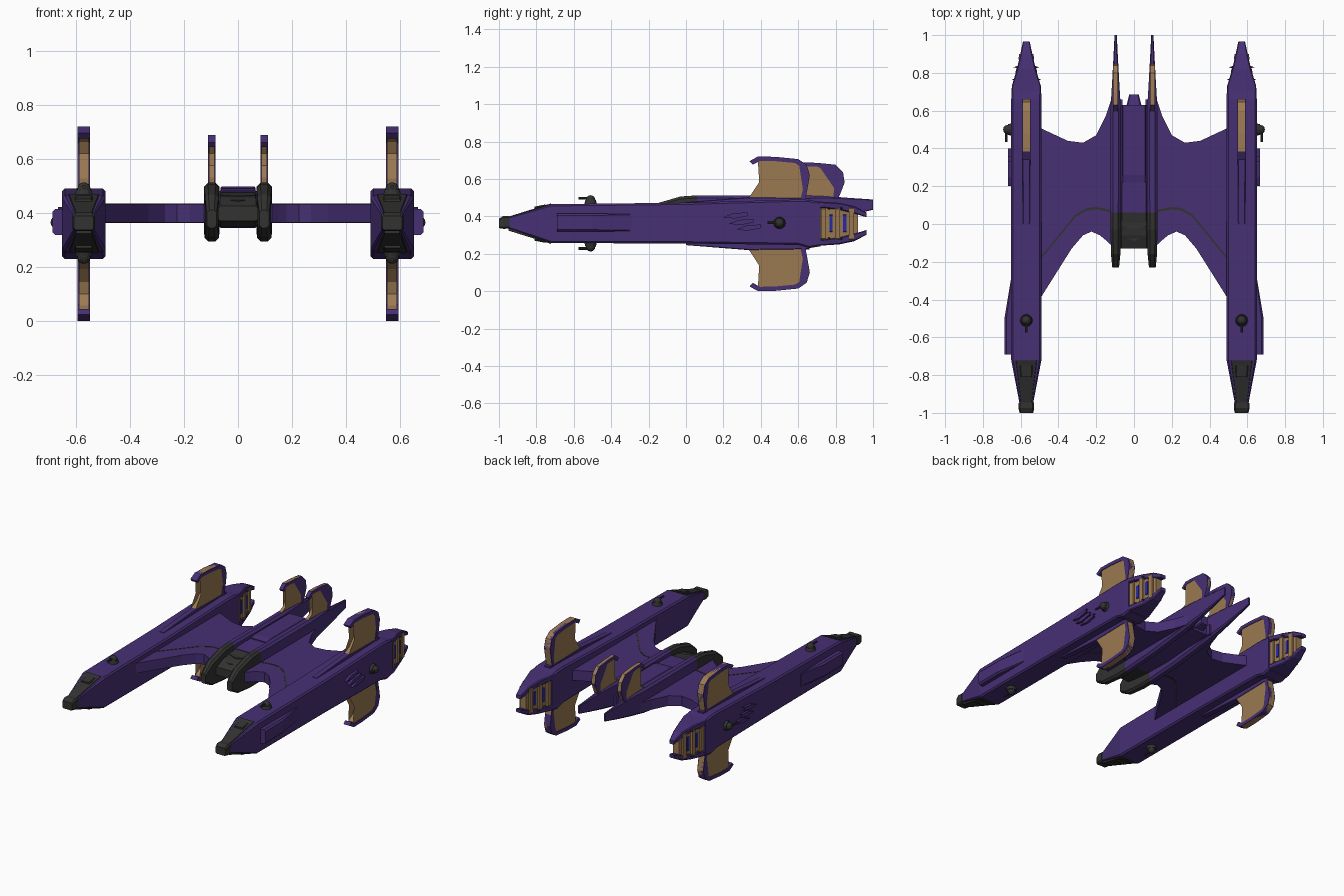
import bpy, bmesh, math
from mathutils import Vector, Matrix

def material(name, col):
    m = bpy.data.materials.new(name)
    m.diffuse_color = (*col, 1)
    return m

PURPLE = material("hull purple", (0.062, 0.029, 0.175))
DARK = material("dark grey", (0.032, 0.032, 0.031))
TAN = material("bronze tan", (0.33, 0.195, 0.083))
BLUE = material("slot blue", (0.02, 0.025, 0.42))

def finish(bm, name, *mats):
    bmesh.ops.recalc_face_normals(bm, faces=bm.faces)
    me = bpy.data.meshes.new(name)
    bm.to_mesh(me)
    bm.free()
    ob = bpy.data.objects.new(name, me)
    bpy.context.collection.objects.link(ob)
    for m in mats:
        me.materials.append(m)
    return ob

def loft(name, sections, mat, c=0.2, front=None, split=0.0):
    """Chamfered box rings (y, x centre, half width, z low, z high) joined along y."""
    bm = bmesh.new()
    rings = []
    for y, x, w, lo, hi in sections:
        k = c * min(2 * w, hi - lo)
        pts = [(-w + k, lo), (w - k, lo), (w, lo + k), (w, hi - k),
               (w - k, hi), (-w + k, hi), (-w, hi - k), (-w, lo + k)]
        rings.append([bm.verts.new((x + a, y, b)) for a, b in pts])
    for a, b in zip(rings, rings[1:]):
        for i in range(8):
            j = (i + 1) % 8
            bm.faces.new((a[i], a[j], b[j], b[i]))
    bm.faces.new(rings[0])
    bm.faces.new(rings[-1])
    if front:
        for f in bm.faces:
            f.material_index = int(f.calc_center_median().y < split)
    return finish(bm, name, mat, *([front] if front else []))

def prism(name, pts, mat, centre, half, axis="x"):
    """Extrude a (y, z) profile along x, or an (x, y) profile along z."""
    bm = bmesh.new()
    def at(p, d):
        return (centre + d, p[0], p[1]) if axis == "x" else (p[0], p[1], centre + d)
    a = [bm.verts.new(at(p, -half)) for p in pts]
    b = [bm.verts.new(at(p, half)) for p in pts]
    n = len(pts)
    for i in range(n):
        j = (i + 1) % n
        bm.faces.new((a[i], a[j], b[j], b[i]))
    caps = [bm.faces.new(a), bm.faces.new(b)]
    bmesh.ops.triangulate(bm, faces=caps)
    return finish(bm, name, mat)

def claw(name, outer, inner, x, half, hub, flip):
    """Tan hooked fin with a thicker purple rim along its outer edge."""
    f = (lambda p: (p[0], 0.72 - p[1])) if flip else (lambda p: p)
    shrink = [(hub[0] + (y - hub[0]) * 0.87, hub[1] + (z - hub[1]) * 0.84) for y, z in outer]
    prism(name + "_blade", [f(p) for p in outer[1:-1] + inner], TAN, x, half * 0.8)
    prism(name + "_rim", [f(p) for p in outer + shrink[::-1]], PURPLE, x, half)

def turret(name, pos, up):
    """Ball turret on a collar with a forward barrel."""
    pos, up = Vector(pos), Vector(up)
    bm = bmesh.new()
    rot = up.to_track_quat("Z", "Y").to_matrix().to_4x4()
    bmesh.ops.create_cone(bm, cap_ends=True, segments=12, radius1=0.034, radius2=0.028,
                          depth=0.024, matrix=Matrix.Translation(pos) @ rot)
    bmesh.ops.create_uvsphere(bm, u_segments=12, v_segments=8, radius=0.025,
                              matrix=Matrix.Translation(pos + up * 0.013))
    bmesh.ops.create_cone(bm, cap_ends=True, segments=8, radius1=0.007, radius2=0.007, depth=0.06,
                          matrix=Matrix.Translation(pos + up * 0.022 + Vector((0, -0.035, 0)))
                          @ Matrix.Rotation(math.pi / 2, 4, "X"))
    finish(bm, name, DARK)

def spike(name, pos, s):
    bm = bmesh.new()
    bmesh.ops.create_cone(bm, cap_ends=True, segments=6, radius1=0.014, radius2=0, depth=0.045,
                          matrix=Matrix.Translation(pos) @ Matrix.Rotation(s * math.pi / 2, 4, "Y"))
    finish(bm, name, DARK)

BIG_OUT = [(0.34, 0.695), (0.385, 0.72), (0.48, 0.718), (0.60, 0.706), (0.645, 0.675),
           (0.662, 0.62), (0.65, 0.55), (0.635, 0.48)]
BIG_IN = [(0.635, 0.47), (0.34, 0.47), (0.335, 0.497), (0.395, 0.527), (0.44, 0.575),
          (0.452, 0.62), (0.43, 0.662), (0.385, 0.688)]
SMALL_OUT = [(0.595, 0.66), (0.63, 0.688), (0.70, 0.686), (0.80, 0.676), (0.84, 0.635),
             (0.848, 0.58), (0.825, 0.52), (0.80, 0.47)]
SMALL_IN = [(0.79, 0.45), (0.58, 0.45), (0.58, 0.505), (0.63, 0.53), (0.667, 0.575),
            (0.67, 0.62), (0.65, 0.645)]

WING = [(0.06, -0.05), (0.125, -0.11), (0.15, -0.085), (0.18, -0.06), (0.225, -0.04), (0.27, -0.06),
        (0.33, -0.13), (0.50, -0.40), (0.50, 0.51), (0.35, 0.44), (0.27, 0.43), (0.20, 0.47),
        (0.15, 0.57), (0.12, 0.66), (0.06, 0.66)]
SEAM = [(0.12, 0.075), (0.20, 0.09), (0.25, 0.085), (0.31, 0.05), (0.49, -0.17)]

for s, side in ((1, "left"), (-1, "right")):
    X = s * 0.57
    n = side + "_"
    # outer pontoon, nose and raised side housing
    loft(n + "pontoon", [(-0.96, X, 0.034, 0.342, 0.39), (-0.72, X, 0.08, 0.257, 0.465),
                         (0, X, 0.08, 0.255, 0.473), (0.6, X, 0.08, 0.247, 0.49),
                         (0.66, X, 0.08, 0.23, 0.488), (0.72, X, 0.078, 0.24, 0.477)], PURPLE, 0.06)
    loft(n + "nose_muzzle", [(-1, X, 0.036, 0.337, 0.388), (-0.975, X, 0.042, 0.333, 0.402),
                             (-0.945, X, 0.04, 0.335, 0.402)], DARK, 0.12)
    loft(n + "side_housing", [(-0.29, s * 0.64, 0.011, 0.322, 0.412), (-0.5, s * 0.65, 0.036, 0.318, 0.415),
                              (-0.69, s * 0.65, 0.036, 0.318, 0.415)], PURPLE, 0.15)
    # parts repeated above and below the pontoon
    for flip, lvl in ((False, "upper_"), (True, "lower_")):
        def zz(secs):
            return [(y, x, w, 0.722 - hi, 0.722 - lo) if flip else (y, x, w, lo, hi)
                    for y, x, w, lo, hi in secs]
        loft(n + lvl + "nose_panel", zz([(-0.95, X, 0.028, 0.36, 0.398), (-0.722, X, 0.056, 0.40, 0.469)]), DARK, 0.03)
        loft(n + lvl + "nose_block", zz([(-0.81, X, 0.03, 0.41, 0.452), (-0.75, X, 0.034, 0.41, 0.464)]), DARK, 0.1)
        loft(n + lvl + "fin_ridge", zz([(0, X, 0.018, 0.45, 0.476), (0.34, X, 0.021, 0.46, 0.503),
                                        (0.66, X, 0.021, 0.46, 0.498)]), PURPLE, 0.1)
        claw(n + lvl + "claw", BIG_OUT, BIG_IN, X, 0.023, (0.47, 0.575), flip)
        turret(n + lvl + "turret", (X, -0.51, 0.25 if flip else 0.475), (0, 0, -1 if flip else 1))
        # tail prongs with side spikes
        loft(n + lvl + "tail_prong", zz([(0.68, X, 0.078, 0.44, 0.482), (0.73, X, 0.077, 0.446, 0.478),
                                         (0.82, X, 0.05, 0.435, 0.472), (0.9, X, 0.032, 0.415, 0.455),
                                         (0.965, X, 0.018, 0.395, 0.42)]), PURPLE, 0.15)
        for t in (1, -1):
            for y, d in ((0.765, 0.056), (0.83, 0.045)):
                spike(n + lvl + "tail_spike", Vector((X + t * d, y, 0.28 if flip else 0.445)), t)
    turret(n + "side_turret", (s * 0.655, 0.5, 0.365), (s, 0, 0))
    # tan tail engine with ribs and glowing slots
    loft(n + "tail_engine", [(0.7, X, 0.06, 0.25, 0.46), (0.8, X, 0.046, 0.26, 0.455),
                             (0.92, X, 0.022, 0.29, 0.425)], TAN, 0.05)
    for y, w in ((0.735, 0.066), (0.81, 0.054), (0.885, 0.038)):
        loft(n + "engine_rib", [(y - 0.014, X, w + 0.004, 0.275, 0.445), (y + 0.014, X, w, 0.275, 0.445)], TAN, 0.05)
    for y, w in ((0.775, 0.053), (0.848, 0.040)):
        loft(n + "engine_slot", [(y - 0.009, X, w + 0.003, 0.315, 0.41), (y + 0.009, X, w, 0.315, 0.41)], BLUE, 0.05)
    # raised flame shapes on the outer flank
    for y, z in ((0.20, 0.40), (0.23, 0.365), (0.27, 0.335)):
        prism(n + "flank_flame", [(y, z - 0.005), (y + 0.06, z - 0.012), (y + 0.13, z + 0.002),
                                  (y + 0.09, z + 0.004), (y + 0.13, z + 0.022), (y + 0.05, z + 0.015)],
              PURPLE, s * 0.655, 0.011)
    # wing with dark seam on both faces
    prism(n + "wing", [(s * x, y) for x, y in WING], PURPLE, 0.399, 0.034, "z")
    for z in (0.365, 0.433):
        prism(n + "wing_seam", [(s * x, y) for x, y in SEAM + [(x, y - 0.013) for x, y in SEAM[::-1]]],
              DARK, z, 0.002, "z")
    # centre keel blade with dark prow and hooked fin
    B = s * 0.097
    loft(n + "keel_blade", [(-0.23, B, 0.018, 0.345, 0.41), (-0.16, B, 0.025, 0.308, 0.468),
                            (-0.03, B, 0.027, 0.295, 0.506), (0.06, B, 0.027, 0.296, 0.512),
                            (0.3, B, 0.028, 0.31, 0.512), (0.6, B, 0.028, 0.345, 0.512),
                            (0.75, B, 0.019, 0.375, 0.508), (0.88, B, 0.012, 0.405, 0.498),
                            (1.0, B, 0.006, 0.435, 0.49)], PURPLE, 0.25, DARK, 0.05)
    claw(n + "keel_claw", SMALL_OUT, SMALL_IN, B, 0.0135, (0.70, 0.56), False)

# centre body: dark cockpit block, purple spine, raised deck and tail cap
loft("cockpit_block", [(-0.13, 0, 0.072, 0.37, 0.425), (-0.06, 0, 0.075, 0.36, 0.455),
                       (0.06, 0, 0.075, 0.35, 0.475)], DARK, 0.1)
for y in (-0.09, -0.03):
    prism("cockpit_chevron", [(-0.065, y + 0.025), (0, y), (0.065, y + 0.025), (0.065, y + 0.055),
                              (0, y + 0.03), (-0.065, y + 0.055)], DARK, 0.45 + y * 0.3, 0.025, "z")
loft("centre_spine", [(0.06, 0, 0.075, 0.35, 0.478), (0.25, 0, 0.075, 0.345, 0.485),
                      (0.63, 0, 0.07, 0.37, 0.485)], PURPLE, 0.08)
loft("raised_deck", [(0.22, 0, 0.062, 0.45, 0.49), (0.26, 0, 0.064, 0.45, 0.498),
                     (0.63, 0, 0.064, 0.45, 0.498)], PURPLE, 0.1)
loft("spine_tail_cap", [(0.62, 0, 0.042, 0.385, 0.475), (0.685, 0, 0.025, 0.40, 0.455)], PURPLE, 0.1)
